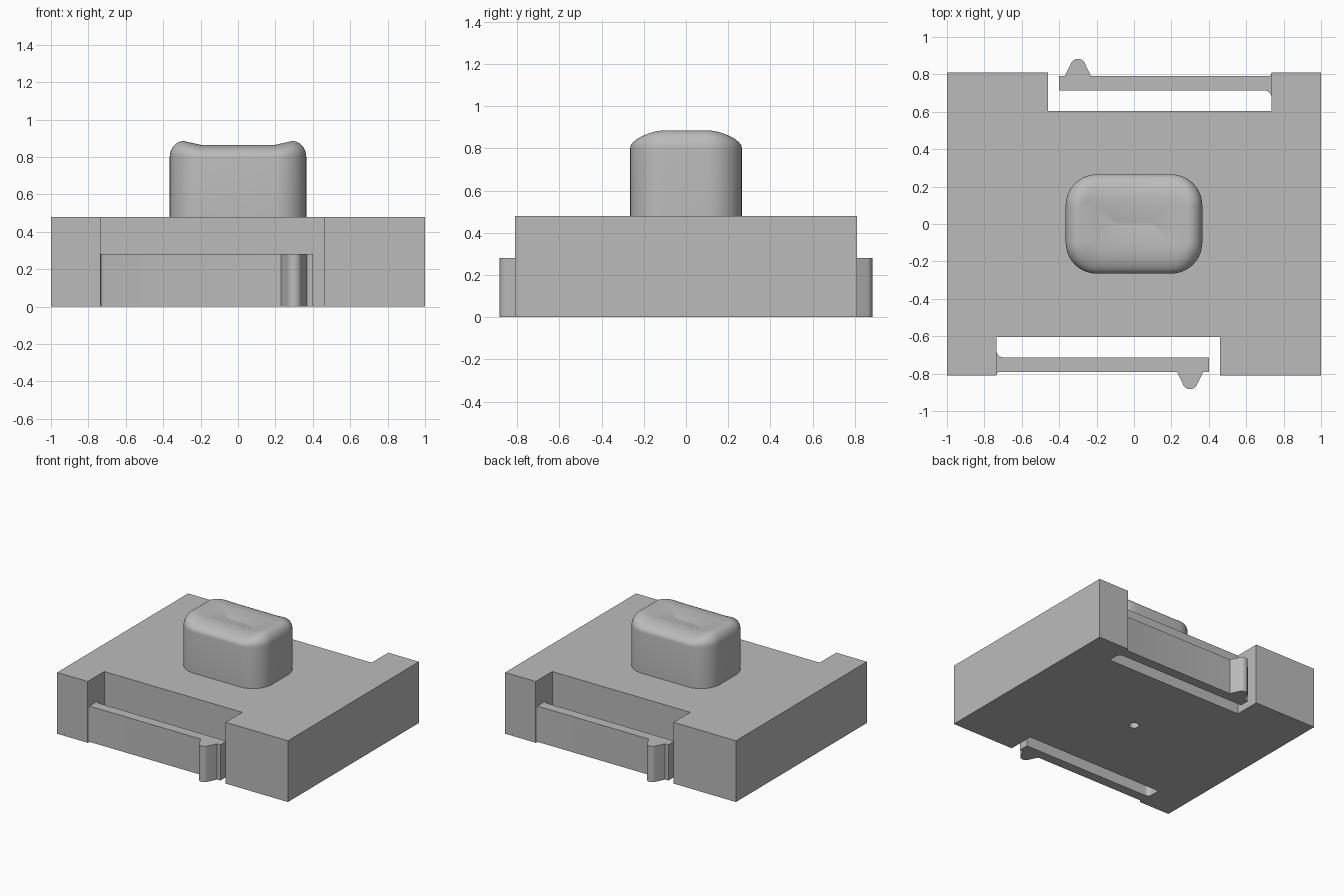
import bpy, bmesh
from math import sin, cos, pi, radians

cube = bpy.data.objects.get("Cube")
if cube:
    bpy.data.objects.remove(cube)

grey = bpy.data.materials.new("light grey")
grey.use_nodes = True
colour = (0.5, 0.5, 0.5, 1)
grey.diffuse_color = colour
grey.node_tree.nodes["Principled BSDF"].inputs["Base Color"].default_value = colour


def make_object(name, bm, smooth=False):
    bmesh.ops.recalc_face_normals(bm, faces=bm.faces[:])
    mesh = bpy.data.meshes.new(name)
    bm.to_mesh(mesh)
    bm.free()
    mesh.materials.append(grey)
    obj = bpy.data.objects.new(name, mesh)
    bpy.context.collection.objects.link(obj)
    if smooth:
        bpy.ops.object.select_all(action="DESELECT")
        obj.select_set(True)
        bpy.context.view_layer.objects.active = obj
        bpy.ops.object.shade_smooth_by_angle(angle=radians(35))
    return obj


def extrude_outline(name, points, height, smooth=False):
    bm = bmesh.new()
    face = bm.faces.new([bm.verts.new((x, y, 0)) for x, y in points])
    top = bmesh.ops.extrude_face_region(bm, geom=[face])["geom"]
    bmesh.ops.translate(bm, vec=(0, 0, height),
                        verts=[v for v in top if isinstance(v, bmesh.types.BMVert)])
    return make_object(name, bm, smooth)


def arc(cx, cy, rx, ry, start, end, steps):
    angles = [radians(start + (end - start) * i / steps) for i in range(steps + 1)]
    return [(cx + rx * cos(a), cy + ry * sin(a)) for a in angles]


# Base block: half outline repeated by a half turn
half = [(-1, -0.81), (-0.735, -0.81), (-0.735, -0.605), (0.46, -0.605), (0.46, -0.81), (1, -0.81)]
base = extrude_outline("base_block", half + [(-x, -y) for x, y in half], 0.48)

# Small blind hole under the base
bm = bmesh.new()
bmesh.ops.create_cone(bm, cap_ends=True, segments=32, radius1=0.035, radius2=0.035, depth=0.4)
cutter = make_object("hole_cutter", bm)
cutter.hide_render = True
cutter.hide_viewport = True
cutter.display_type = "WIRE"
hole = base.modifiers.new("hole", "BOOLEAN")
hole.operation = "DIFFERENCE"
hole.object = cutter

# Spring clips: thin arm with filleted root and a rounded tooth
clip = [(-0.735, -0.805)] + arc(-0.72, -0.805, 0.015, 0.015, 180, 90, 4)[1:]
clip += [(0.23, -0.79)]
clip += arc(0.30, -0.845, 0.04, 0.038, 200, 340, 12)
clip += [(0.37, -0.79), (0.40, -0.79), (0.40, -0.713)]
clip += arc(-0.70, -0.678, 0.035, 0.035, 270, 180, 8)
for name, s in (("front_clip", 1), ("back_clip", -1)):
    extrude_outline(name, [(s * x, s * y) for x, y in clip], 0.28, True)

# Push button: stacked rounded rings, rolled rim and dished top
CX, CY = 0.20, 0.10


def rim_height(x):
    t = min(max((abs(x) - CX) / 0.09, 0), 1)
    return 0.065 + 0.02 * t


def ring(hx, hy, z, lift):
    points = []
    for k, (sx, sy) in enumerate(((1, 1), (-1, 1), (-1, -1), (1, -1))):
        for x, y in arc(sx * CX, sy * CY, hx - CX, hy - CY, 90 * k, 90 * k + 90, 10):
            points.append((x, y, z + lift * rim_height(x)))
    return points


rings = [ring(0.365, 0.265, 0.47, 0), ring(0.365, 0.265, 0.80, 0)]
for i in range(1, 11):
    a = i / 10 * pi / 2
    rings.append(ring(0.29 + 0.075 * cos(a), 0.125 + 0.14 * cos(a), 0.80, sin(a)))
rings.append(ring(CX, CY, 0.865, 0))
rings.append([(x / 2, y / 10, 0.835) for x, y, z in rings[-1]])

bm = bmesh.new()
loops = [[bm.verts.new(p) for p in points] for points in rings]
n = len(loops[0])
for low, high in zip(loops, loops[1:]):
    for i in range(n):
        j = (i + 1) % n
        bm.faces.new((low[i], low[j], high[j], high[i]))
bm.faces.new(loops[-1])
bm.faces.new(loops[0][::-1])
bmesh.ops.remove_doubles(bm, verts=bm.verts[:], dist=0.0001)
make_object("push_button", bm, True)
